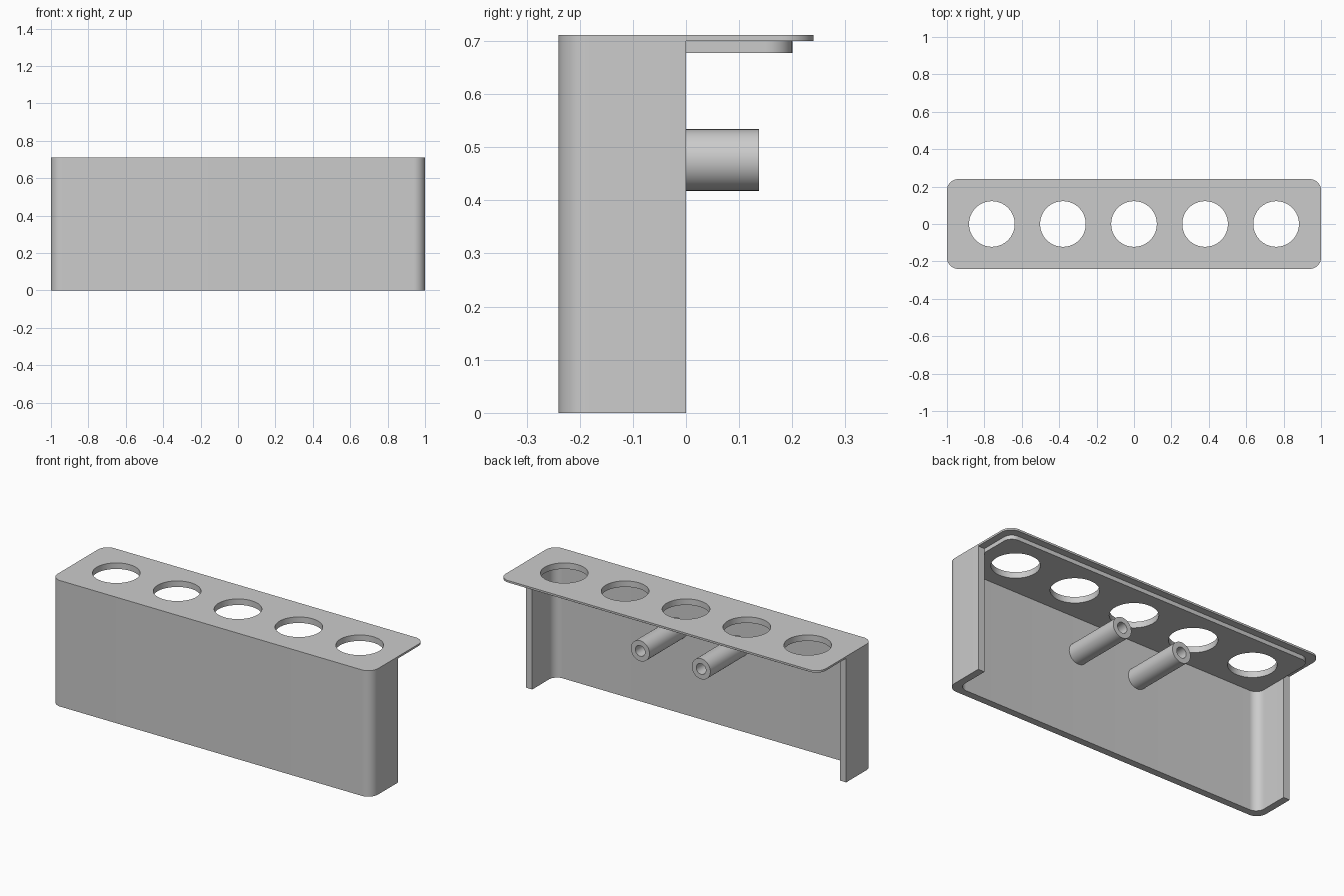
import bpy, bmesh, math

if "Cube" in bpy.data.objects:
    bpy.data.objects.remove(bpy.data.objects["Cube"])

grey = bpy.data.materials.new("plain_grey")
grey.diffuse_color = (0.6, 0.6, 0.6, 1)
grey.use_nodes = True
grey.node_tree.nodes["Principled BSDF"].inputs["Base Color"].default_value = grey.diffuse_color


def arc(cx, cy, r, a0, a1, n):
    return [(cx + r * math.cos(math.radians(a0 + (a1 - a0) * i / n)),
             cy + r * math.sin(math.radians(a0 + (a1 - a0) * i / n))) for i in range(n + 1)]


def circle(cx, r, n=64):
    return arc(cx, 0, r, 0, 360, n)[:-1]


def front_corners(hx, hy, r):
    return arc(-hx + r, -hy + r, r, 180, 270, 12) + arc(hx - r, -hy + r, r, 270, 360, 12)


def rounded_rect(hx, hy, r):
    front = front_corners(hx, hy, r)
    return front + [(-x, -y) for x, y in front]


def extrude(name, loops, z0, z1):
    """Fill flat outlines (inner loops become holes) and extrude from z0 to z1."""
    cu = bpy.data.curves.new(name + "_profile", 'CURVE')
    cu.dimensions = '2D'
    cu.fill_mode = 'BOTH'
    cu.extrude = (z1 - z0) / 2
    for pts in loops:
        sp = cu.splines.new('POLY')
        sp.points.add(len(pts) - 1)
        for p, (x, y) in zip(sp.points, pts):
            p.co = (x, y, 0, 1)
        sp.use_cyclic_u = True
    tmp = bpy.data.objects.new(name + "_profile", cu)
    bpy.context.collection.objects.link(tmp)
    dg = bpy.context.evaluated_depsgraph_get()
    me = bpy.data.meshes.new_from_object(tmp.evaluated_get(dg))
    bpy.data.objects.remove(tmp)
    bm = bmesh.new()
    bm.from_mesh(me)
    bmesh.ops.remove_doubles(bm, verts=bm.verts, dist=1e-5)
    bmesh.ops.translate(bm, verts=bm.verts, vec=(0, 0, (z0 + z1) / 2))
    bmesh.ops.recalc_face_normals(bm, faces=bm.faces)
    bm.to_mesh(me)
    bm.free()
    me.materials.clear()
    me.materials.append(grey)
    ob = bpy.data.objects.new(name, me)
    bpy.context.collection.objects.link(ob)
    bpy.ops.object.select_all(action='DESELECT')
    ob.select_set(True)
    bpy.context.view_layer.objects.active = ob
    bpy.ops.object.shade_smooth_by_angle(angle=math.radians(30))
    return ob


# Top plate and the inset plate below it, both pierced by five holes
holes = [circle(0.38 * i, 0.122) for i in range(-2, 3)]
extrude("top_plate", [rounded_rect(1, 0.24, 0.06)] + holes, 0.70, 0.711)
extrude("inset_plate", [rounded_rect(0.96, 0.20, 0.05)] + holes, 0.677, 0.70)

# U-shaped front shell, open at the back
shell = ([(-1, 0)] + front_corners(1, 0.24, 0.06) + [(1, 0), (0.96, 0)]
         + front_corners(0.96, 0.20, 0.05)[::-1] + [(-0.96, 0)])
extrude("front_shell", [shell], 0, 0.70)

# Two hollow mounting tubes on the inside of the front wall
for side, x in (("left", -0.19), ("right", 0.19)):
    tube = extrude("tube_" + side, [circle(0, 0.058, 48), circle(0, 0.03, 48)], -0.20, 0.137)
    tube.rotation_euler = (-math.pi / 2, 0, 0)
    tube.location = (x, 0, 0.476)
